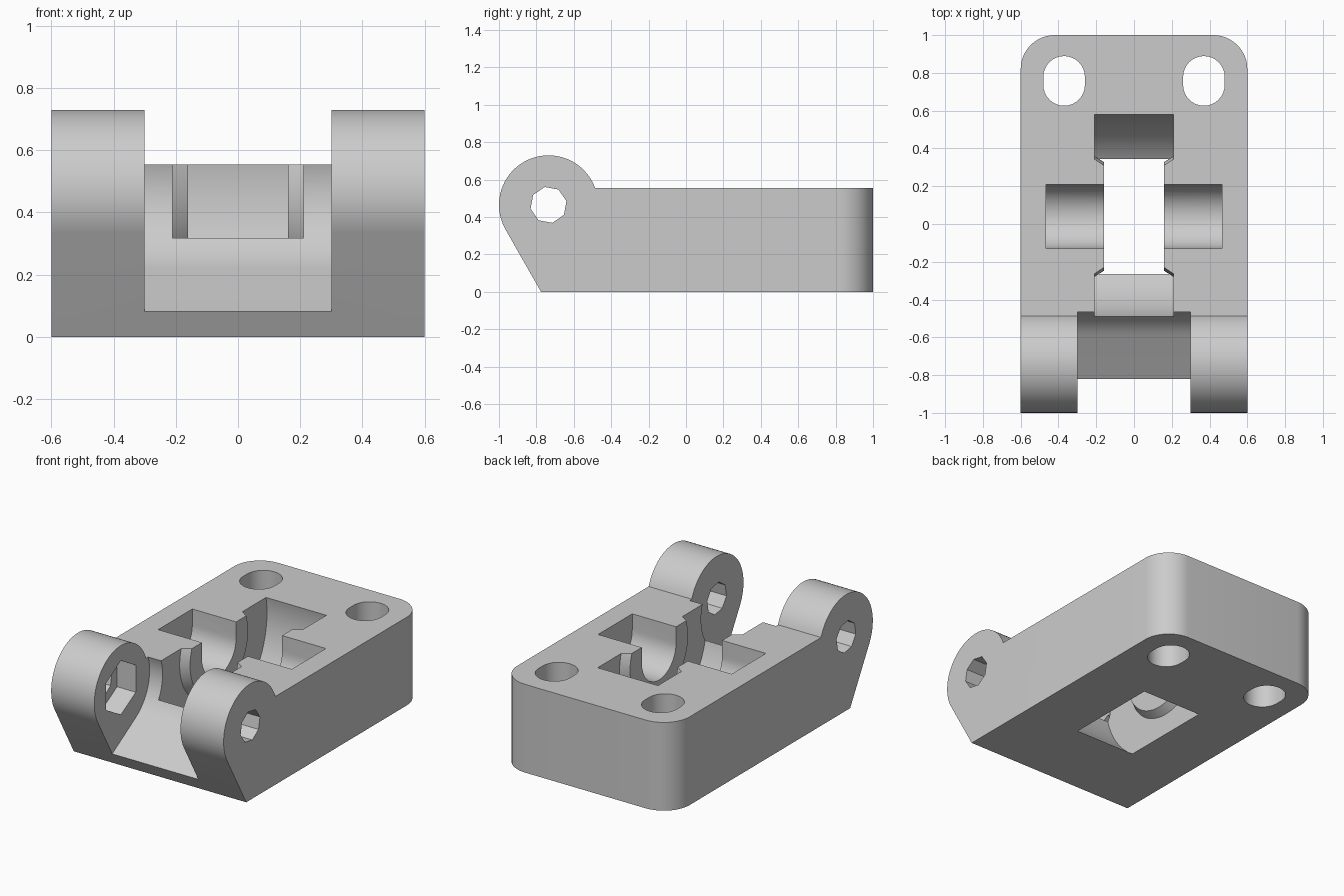
import bpy, bmesh
from math import sin, cos, tan, pi, radians
from mathutils import Matrix

default = bpy.data.objects.get("Cube")
if default:
    bpy.data.objects.remove(default, do_unlink=True)

HINGE = (-0.735, 0.465)   # hinge axis (y, z)
AXLE = (0.04, 0.455)      # wheel axle axis (y, z)
TOP = 0.555

grey = bpy.data.materials.new("plain_grey")
grey.use_nodes = True
grey.diffuse_color = (0.6, 0.6, 0.6, 1)
grey.node_tree.nodes["Principled BSDF"].inputs["Base Color"].default_value = (0.6, 0.6, 0.6, 1)


def arc(centre, r, start, end, steps):
    """Points on an arc, angles in degrees."""
    angles = [radians(start + (end - start) * i / steps) for i in range(steps + 1)]
    return [(centre[0] + r * cos(a), centre[1] + r * sin(a)) for a in angles]


def finish(name, bm):
    bmesh.ops.recalc_face_normals(bm, faces=bm.faces)
    mesh = bpy.data.meshes.new(name)
    bm.to_mesh(mesh)
    bm.free()
    mesh.materials.append(grey)
    obj = bpy.data.objects.new(name, mesh)
    bpy.context.collection.objects.link(obj)
    return obj


def prism(points, lo, hi, axis="x"):
    """Extrude a (y, z) profile along x, or an (x, y) profile along z."""
    bm = bmesh.new()
    place = (lambda p: (lo, p[0], p[1])) if axis == "x" else (lambda p: (p[0], p[1], lo))
    face = bm.faces.new([bm.verts.new(place(p)) for p in points])
    new = bmesh.ops.extrude_face_region(bm, geom=[face])["geom"]
    shift = (hi - lo, 0, 0) if axis == "x" else (0, 0, hi - lo)
    bmesh.ops.translate(bm, vec=shift, verts=[v for v in new if isinstance(v, bmesh.types.BMVert)])
    return bm


def polygon(centre, r, sides, turn):
    return arc(centre, r, turn, turn + 360, sides)[:-1]


# Body with hinge knuckle: side profile, then rounded rear corners
profile = arc(HINGE, 0.265, 19.85, 209.7, 40) + [(-0.775, 0), (1, 0), (1, TOP)]
bm = prism(profile, -0.6, 0.6)
rear = [e for e in bm.edges if all(v.co.y > 0.99 for v in e.verts)
        and abs(e.verts[0].co.x - e.verts[1].co.x) < 0.001]
bmesh.ops.bevel(bm, geom=rear, offset=0.18, offset_type="OFFSET", segments=12,
                profile=0.5, affect="EDGES")
body = finish("hinged_bracket_body", bm)

cutters = []

# Hinge slot between the lugs, with a sloping floor
slope = tan(radians(30.8))
slot = arc(HINGE, 0.285, -59.2, 90, 32)
slot += [(-1.1, 0.75), (-1.1, 0.085 - 0.285 * slope)]
cutters.append(finish("hinge_slot_cutter", prism(slot, -0.3, 0.3)))

# Wheel well turned about the axle, leaving a tapered boss on each side
half = [(0.16, 0), (0.16, 0.288), (0.21, 0.32), (0.21, 0.548)]
outline = half + [(-x, r) for x, r in reversed(half)]
bm = bmesh.new()
verts = [bm.verts.new((x, 0, r)) for x, r in outline]
edges = [bm.edges.new(pair) for pair in zip(verts, verts[1:])]
bmesh.ops.spin(bm, geom=verts + edges, cent=(0, 0, 0), axis=(1, 0, 0),
               angle=2 * pi, steps=72, use_merge=True)
bmesh.ops.remove_doubles(bm, verts=bm.verts, dist=0.0005)
bmesh.ops.transform(bm, matrix=Matrix.Translation((0, *AXLE)), verts=bm.verts)
cutters.append(finish("wheel_well_cutter", bm))

# Axle cradle: half-round bottom, open at the top
cradle = arc(AXLE, 0.17, 180, 360, 32) + [(AXLE[0] + 0.17, 0.8), (AXLE[0] - 0.17, 0.8)]
cutters.append(finish("axle_cradle_cutter", prism(cradle, -0.465, 0.465)))

# Slotted screw holes at the rear
for side in (-1, 1):
    hole = arc((side * 0.37, 0.779), 0.11, 0, 180, 16)
    hole += arc((side * 0.37, 0.736), 0.11, 180, 360, 16)
    cutters.append(finish("screw_hole_cutter", prism(hole, -0.2, 0.8, "z")))

# Hinge pin hole and the hexagonal nut recess inside one lug
cutters.append(finish("pin_hole_cutter", prism(polygon(HINGE, 0.098, 8, 12), -0.8, 0.8)))
cutters.append(finish("nut_recess_cutter", prism(polygon(HINGE, 0.17, 6, 90), -0.43, -0.2)))

# Cut everything out of the body
bpy.context.view_layer.objects.active = body
for cutter in cutters:
    mod = body.modifiers.new(cutter.name, "BOOLEAN")
    mod.operation = "DIFFERENCE"
    mod.solver = "EXACT"
    mod.object = cutter
    bpy.ops.object.modifier_apply(modifier=mod.name)
    bpy.data.objects.remove(cutter, do_unlink=True)

bpy.ops.object.select_all(action="DESELECT")
body.select_set(True)
bpy.ops.object.shade_smooth_by_angle(angle=radians(25))
